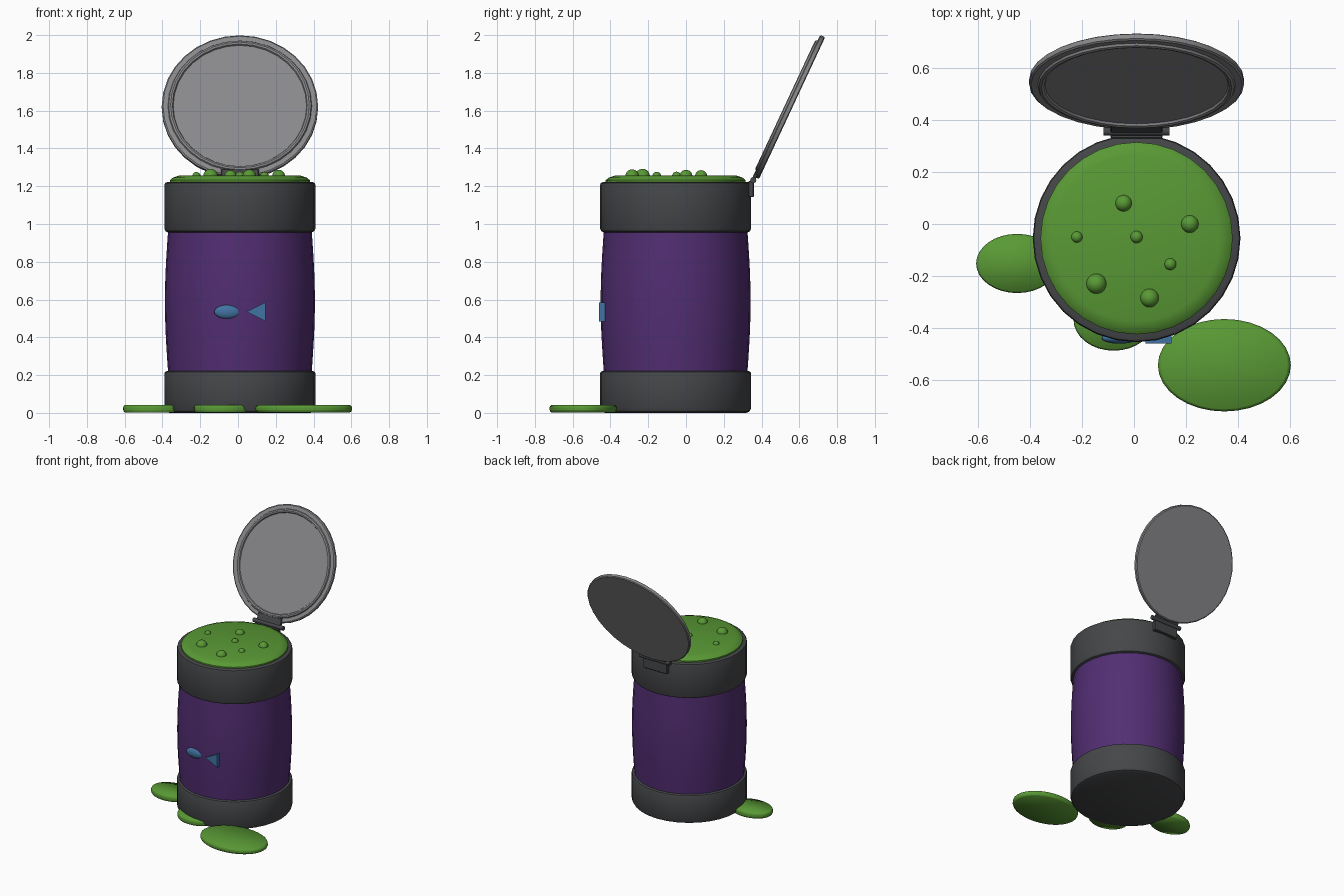
import bpy, bmesh, math
from mathutils import Matrix, Vector

if "Cube" in bpy.data.objects:
    bpy.data.objects.remove(bpy.data.objects["Cube"])

CX, CY = 0.01, -0.055   # axis of the container
SEG = 32


def material(name, rgb):
    m = bpy.data.materials.new(name)
    m.diffuse_color = (*rgb, 1)
    m.use_nodes = True
    m.node_tree.nodes["Principled BSDF"].inputs["Base Color"].default_value = m.diffuse_color
    return m


PURPLE = material("purple", (0.085, 0.027, 0.17))
DARK = material("dark_grey", (0.06, 0.062, 0.066))
GREEN = material("slime_green", (0.1, 0.32, 0.035))
BLUE = material("blue", (0.055, 0.17, 0.36))
GREY = material("lid_grey", (0.25, 0.25, 0.26))


def finish(name, bm, mat, matrix=Matrix(), smooth=True):
    bmesh.ops.recalc_face_normals(bm, faces=bm.faces)
    mesh = bpy.data.meshes.new(name)
    bm.to_mesh(mesh)
    bm.free()
    ob = bpy.data.objects.new(name, mesh)
    ob.matrix_world = matrix
    bpy.context.collection.objects.link(ob)
    mesh.materials.append(mat)
    if smooth:
        bpy.ops.object.select_all(action='DESELECT')
        ob.select_set(True)
        bpy.context.view_layer.objects.active = ob
        bpy.ops.object.shade_smooth_by_angle(angle=math.radians(35))
    return ob


def lathe(name, profile, mat, matrix, seg=SEG):
    """Revolve (radius, z) points about z and cap both ends."""
    bm = bmesh.new()
    rings = [[bm.verts.new((r * math.cos(2 * math.pi * i / seg),
                            r * math.sin(2 * math.pi * i / seg), z))
              for i in range(seg)] for r, z in profile]
    for a, b in zip(rings, rings[1:]):
        for i in range(seg):
            j = (i + 1) % seg
            bm.faces.new((a[i], a[j], b[j], b[i]))
    bm.faces.new(rings[0][::-1])
    bm.faces.new(rings[-1])
    return finish(name, bm, mat, matrix)


def box(name, size, mat, matrix):
    bm = bmesh.new()
    bmesh.ops.create_cube(bm, size=1, matrix=Matrix.Diagonal((*size, 1)))
    bmesh.ops.bevel(bm, geom=bm.edges[:], offset=0.004, segments=1, affect='EDGES')
    return finish(name, bm, mat, matrix, smooth=False)


def ball(name, loc, radii, mat):
    bm = bmesh.new()
    bmesh.ops.create_uvsphere(bm, u_segments=20, v_segments=12, radius=1,
                              matrix=Matrix.Diagonal((*radii, 1)))
    return finish(name, bm, mat, Matrix.Translation(loc))


axis = Matrix.Translation((CX, CY, 0))

# Container: bulging wall between two bands
wall = [(0.379 + 0.018 * math.sin(math.pi * i / 10), 0.2 + 0.078 * i) for i in range(11)]
lathe("body", wall, PURPLE, axis)
lathe("bottom_band", [(0.375, 0), (0.392, 0.008), (0.4, 0.025), (0.4, 0.208),
                      (0.396, 0.217), (0.385, 0.222)], DARK, axis)
lathe("top_band", [(0.382, 0.956), (0.394, 0.962), (0.4, 0.975), (0.4, 1.205),
                   (0.396, 1.217), (0.385, 1.222)], DARK, axis)

# Slime filling with bubbles
lathe("slime_top", [(0.37, 1.2), (0.37, 1.232), (0.355, 1.245), (0.32, 1.257)], GREEN, axis)
bubbles = [(-0.04, 0.08, 0.032), (0.215, 0.0, 0.034), (-0.22, -0.05, 0.022),
           (0.01, -0.05, 0.024), (0.14, -0.155, 0.023), (-0.145, -0.23, 0.039),
           (0.06, -0.285, 0.036)]
for i, (x, y, r) in enumerate(bubbles):
    ball(f"bubble_{i + 1}", (x, y, 1.253), (r, r, r), GREEN)

# Slime puddles on the floor
puddles = [(-0.45, -0.152, 0.158, 0.114), (-0.078, -0.368, 0.155, 0.12),
           (0.348, -0.544, 0.256, 0.178)]
for i, (x, y, rx, ry) in enumerate(puddles):
    m = Matrix.Translation((x, y, 0)) @ Matrix.Diagonal((rx, ry, 1, 1))
    lathe(f"puddle_{i + 1}", [(0.95, 0.002), (0.985, 0.008), (1, 0.016), (1, 0.028),
                              (0.985, 0.036), (0.95, 0.041)], GREEN, m)

# Open lid: local z is the inner face, facing forward and up
tilt = Matrix.Rotation(math.radians(65), 4, 'X')
lid = Matrix.Translation((CX, 0.547, 1.62)) @ tilt
lathe("lid", [(0.407, -0.016), (0.414, -0.011), (0.414, 0.008), (0.407, 0.013)], GREY, lid)

# Raised ring inside the lid
bm = bmesh.new()
sec = 8
for i in range(SEG):
    a = 2 * math.pi * i / SEG
    for j in range(sec):
        b = 2 * math.pi * j / sec
        r = 0.367 + 0.014 * math.cos(b)
        bm.verts.new((r * math.cos(a), r * math.sin(a), 0.013 + 0.012 * math.sin(b)))
bm.verts.ensure_lookup_table()
for i in range(SEG):
    for j in range(sec):
        ids = [(i, j), (i + 1, j), (i + 1, j + 1), (i, j + 1)]
        bm.faces.new([bm.verts[(p % SEG) * sec + q % sec] for p, q in ids])
finish("lid_ring", bm, GREY, lid)

# Hinge: plate on the band, pin, and leaf on the lid
box("hinge_plate", (0.2, 0.03, 0.085), DARK, Matrix.Translation((CX, 0.345, 1.185)))
pin = Matrix.Translation((CX, 0.356, 1.232)) @ Matrix.Rotation(math.pi / 2, 4, 'Y')
lathe("hinge_pin", [(0.016, -0.127), (0.016, 0.127)], DARK, pin, 16)
box("hinge_leaf", (0.2, 0.06, 0.02), DARK, Matrix.Translation((CX, 0.37, 1.262)) @ tilt)

# Fish badge on the front
ball("fish_body", (-0.056, -0.44, 0.535), (0.07, 0.021, 0.037), BLUE)
bm = bmesh.new()
tri = [(0.045, 0.535), (0.145, 0.485), (0.145, 0.585)]
face = bm.faces.new([bm.verts.new((x, -0.46, z)) for x, z in tri])
ext = bmesh.ops.extrude_face_region(bm, geom=[face])
bmesh.ops.translate(bm, vec=Vector((0, 0.032, 0)),
                    verts=[v for v in ext["geom"] if isinstance(v, bmesh.types.BMVert)])
finish("fish_tail", bm, BLUE, smooth=False)
